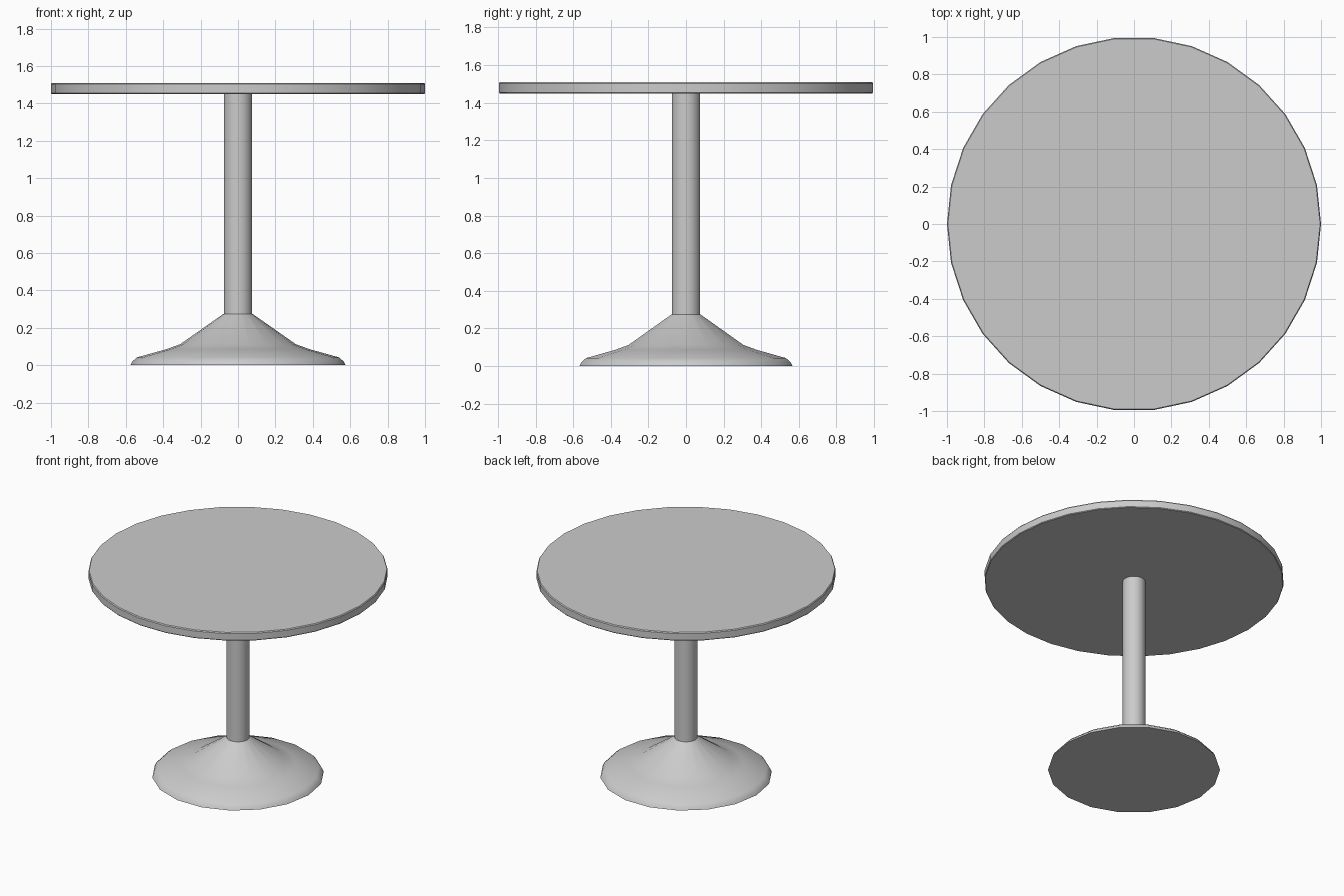
import bpy, bmesh, math

if "Cube" in bpy.data.objects:
    bpy.data.objects.remove(bpy.data.objects["Cube"])


def lathe(name, profile, sides, smooth_angle=30):
    """Closed solid turned around z from (radius, height) points, bottom to top."""
    bm = bmesh.new()
    rings = []
    for r, z in profile:
        rings.append([bm.verts.new((r * math.cos(2 * math.pi * i / sides),
                                    r * math.sin(2 * math.pi * i / sides), z))
                      for i in range(sides)])
    for low, high in zip(rings, rings[1:]):
        for i in range(sides):
            j = (i + 1) % sides
            bm.faces.new((low[i], low[j], high[j], high[i]))
    bm.faces.new(rings[0][::-1])
    bm.faces.new(rings[-1])
    mesh = bpy.data.meshes.new(name)
    bm.to_mesh(mesh)
    bm.free()
    obj = bpy.data.objects.new(name, mesh)
    bpy.context.collection.objects.link(obj)
    bpy.ops.object.select_all(action='DESELECT')
    obj.select_set(True)
    bpy.context.view_layer.objects.active = obj
    bpy.ops.object.shade_smooth_by_angle(angle=math.radians(smooth_angle))
    return obj


# Flared foot
lathe("base", [(0.575, 0), (0.565, 0.02), (0.54, 0.042), (0.385, 0.085),
               (0.31, 0.112), (0.077, 0.275)], 18)

# Central post
lathe("column", [(0.076, 0.27), (0.076, 1.452)], 30)

# Round top with slightly eased edges
lathe("tabletop", [(0.996, 1.45), (1.0, 1.455), (1.0, 1.503), (0.995, 1.51)], 30)
